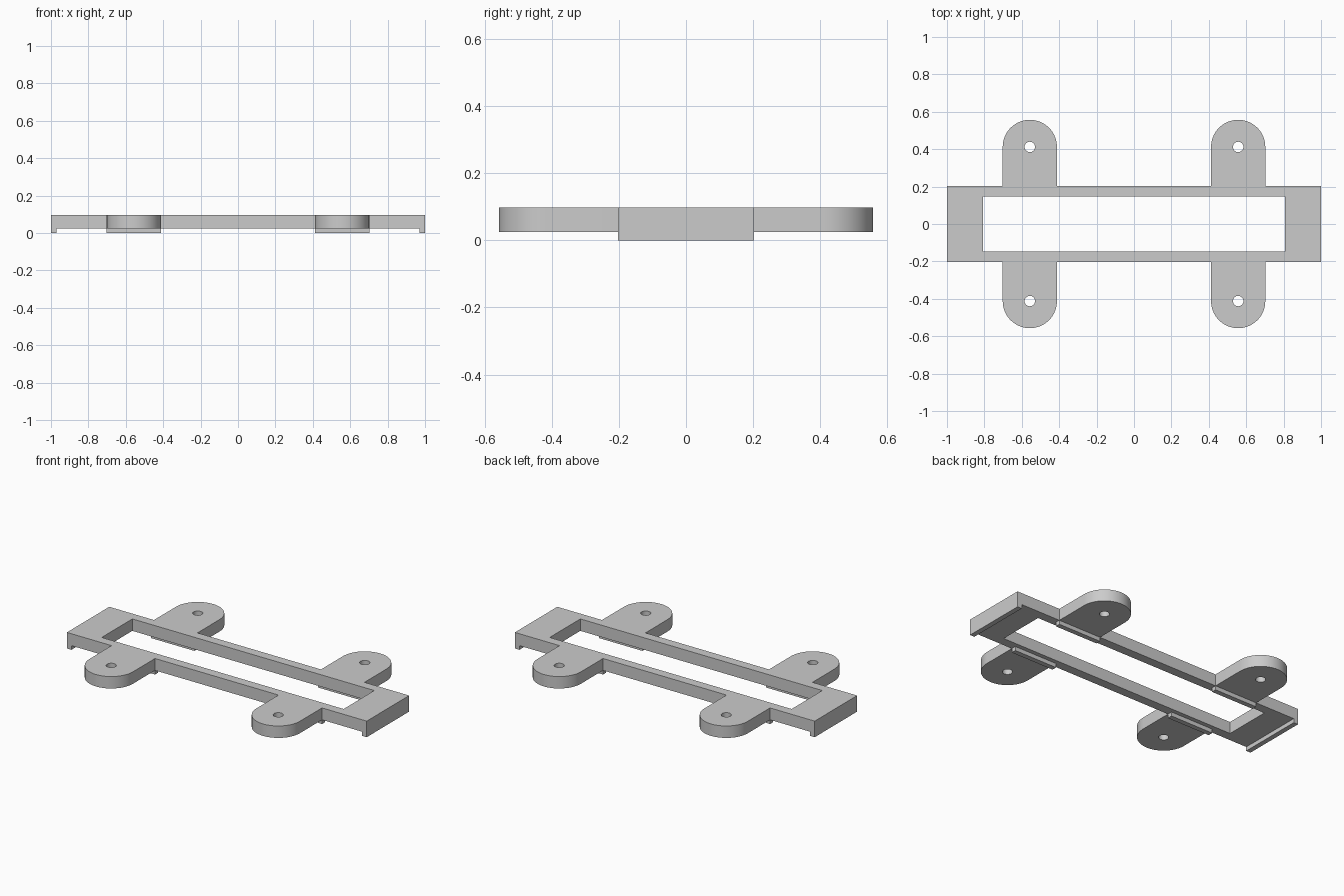
import bpy, bmesh
from math import sin, cos, pi
from mathutils import Vector

if "Cube" in bpy.data.objects:
    bpy.data.objects.remove(bpy.data.objects["Cube"], do_unlink=True)

HALF_W, HALF_D = 1.0, 0.202      # frame outline
WIN_W, WIN_D = 0.807, 0.146      # window opening
TAB_X, TAB_Y, TAB_R = 0.557, 0.412, 0.145
HOLE_R = 0.028
BOTTOM, TOP = 0.025, 0.097
LIP = 0.03

grey = bpy.data.materials.new("light grey")
grey.use_nodes = True
colour = (0.6, 0.6, 0.6, 1)
grey.diffuse_color = colour
grey.node_tree.nodes["Principled BSDF"].inputs["Base Color"].default_value = colour


def finish(name, bm):
    bmesh.ops.recalc_face_normals(bm, faces=bm.faces)
    mesh = bpy.data.meshes.new(name)
    bm.to_mesh(mesh)
    bm.free()
    mesh.materials.append(grey)
    obj = bpy.data.objects.new(name, mesh)
    bpy.context.collection.objects.link(obj)
    return obj


def arc(cx, cy, r, start, sweep, steps):
    return [(cx + r * cos(start + sweep * i / steps),
             cy + r * sin(start + sweep * i / steps)) for i in range(steps + 1)]


def box(name, x0, x1, y0, y1, z0, z1):
    bm = bmesh.new()
    bmesh.ops.create_cube(bm, size=1)
    for v in bm.verts:
        v.co = Vector((x1 if v.co.x > 0 else x0,
                       y1 if v.co.y > 0 else y0,
                       z1 if v.co.z > 0 else z0))
    return finish(name, bm)


# Outline of the front half, turned half way round for the back half
front = [(-HALF_W, -HALF_D)]
for cx in (-TAB_X, TAB_X):
    front.append((cx - TAB_R, -HALF_D))
    front += arc(cx, -TAB_Y, TAB_R, pi, pi, 32)
    front.append((cx + TAB_R, -HALF_D))
front.append((HALF_W, -HALF_D))
outline = front + [(-x, -y) for x, y in front]
window = [(-WIN_W, -WIN_D), (WIN_W, -WIN_D), (WIN_W, WIN_D), (-WIN_W, WIN_D)]
holes = [arc(sx * TAB_X, sy * TAB_Y, HOLE_R, 0, 2 * pi, 24)[:-1]
         for sx in (-1, 1) for sy in (-1, 1)]

# Frame with four mounting tabs, filled around its openings and extruded
bm = bmesh.new()
for loop in [outline, window] + holes:
    verts = [bm.verts.new((x, y, BOTTOM)) for x, y in loop]
    for a, b in zip(verts, verts[1:] + verts[:1]):
        bm.edges.new((a, b))
bmesh.ops.triangle_fill(bm, use_beauty=True, use_dissolve=False, edges=bm.edges[:],
                        normal=(0, 0, 1))
ext = bmesh.ops.extrude_face_region(bm, geom=bm.faces[:], use_keep_orig=True)
for g in ext["geom"]:
    if isinstance(g, bmesh.types.BMVert):
        g.co.z = TOP
plate = finish("mounting_frame", bm)
bpy.context.view_layer.objects.active = plate
plate.select_set(True)
bpy.ops.object.shade_smooth_by_angle(angle=pi / 6)

# Retaining lips under the frame ends and at the root of each tab
for side, s in (("left", 1), ("right", -1)):
    xs = sorted((s * (HALF_W - LIP), s * HALF_W))
    box(side + "_end_lip", *xs, -HALF_D, HALF_D, 0, BOTTOM)
    for end, t in (("back", 1), ("front", -1)):
        ys = sorted((t * (HALF_D - LIP), t * HALF_D))
        box(f"{end}_{side}_tab_lip", s * TAB_X - TAB_R, s * TAB_X + TAB_R, *ys, 0, BOTTOM)
